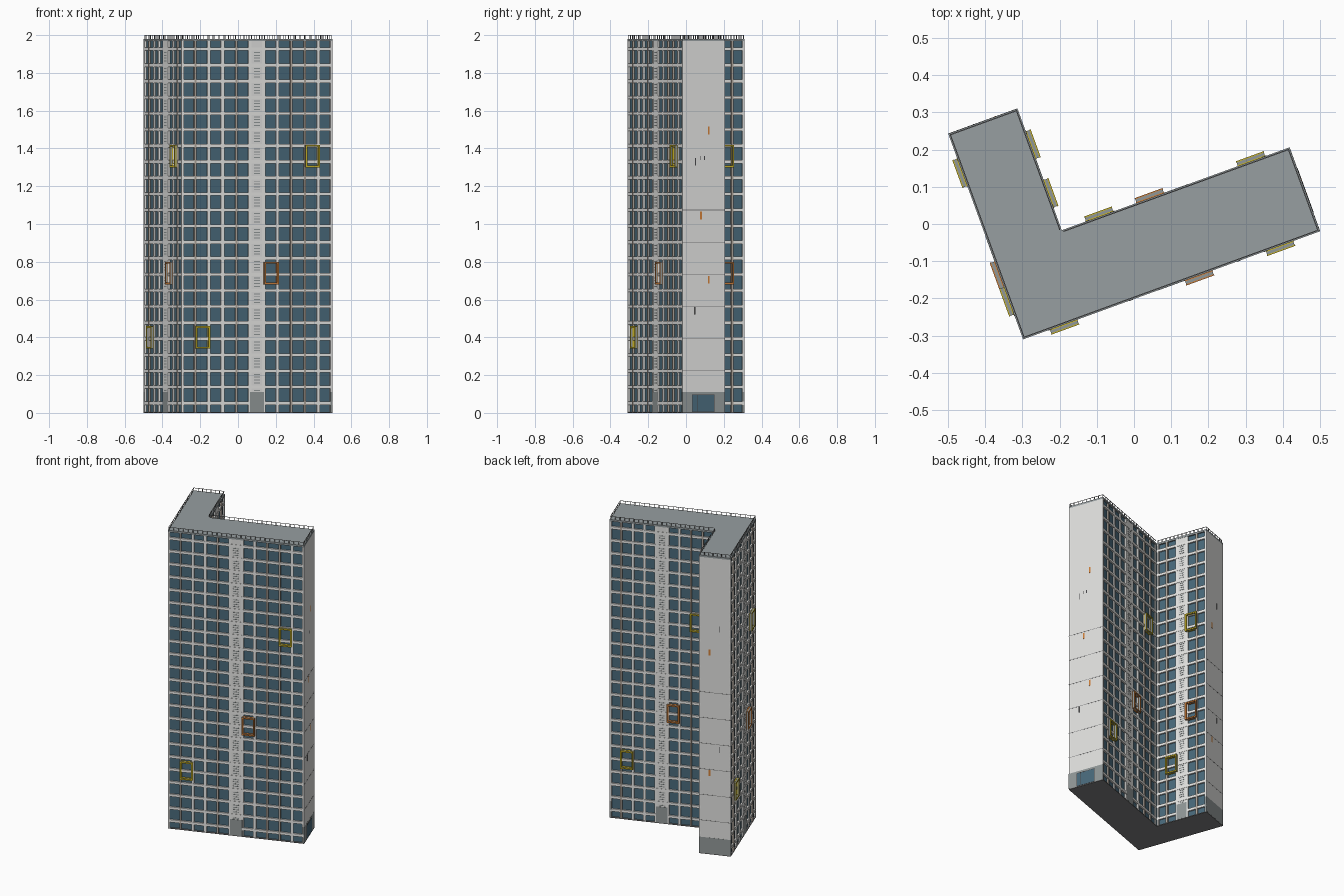
import bpy, bmesh, math
from mathutils import Vector

if "Cube" in bpy.data.objects:
    bpy.data.objects.remove(bpy.data.objects["Cube"])

# Flat colours (linear)
def mat(name, rgb):
    m = bpy.data.materials.new(name)
    m.diffuse_color = (*rgb, 1)
    m.use_nodes = True
    m.node_tree.nodes["Principled BSDF"].inputs["Base Color"].default_value = m.diffuse_color
    return m

WALL = mat("pale_concrete", (0.74, 0.74, 0.725))
WHITE = mat("white_trim", (0.82, 0.82, 0.80))
GLASS = mat("blue_glass", (0.065, 0.14, 0.195))
ROOF = mat("roof_grey", (0.31, 0.345, 0.355))
BASE = mat("base_grey", (0.28, 0.31, 0.31))
TAN = mat("tan_metal", (0.42, 0.37, 0.32))
DARK = mat("dark_metal", (0.06, 0.06, 0.065))
YELLOW = mat("yellow_paint", (0.60, 0.46, 0.02))
ORANGE = mat("orange_paint", (0.62, 0.21, 0.04))
SEAM = mat("seam_grey", (0.21, 0.21, 0.215))

# L-shaped plan, turned 20 degrees
ANG = math.radians(20)
U = Vector((math.cos(ANG), math.sin(ANG), 0))
V = Vector((-math.sin(ANG), math.cos(ANG), 0))
ORIGIN = Vector((-0.298, -0.31, 0))
W, L, DX, DY = 0.849, 0.588, 0.198, 0.24

def plan(e=0.0, end=0.0):
    pts = [(e, e), (W - end, e), (W - end, DY - e),
           (DX - e, DY - e), (DX - e, L - end), (e, L - end)]
    return [ORIGIN + U * a + V * b for a, b in pts]

CORNERS = plan()
TOP, FLOOR, FIRST = 1.98, 0.0852, 0.052
LEVELS = [FIRST + FLOOR * k for k in range(23)]

def finish(bm, name, material):
    bmesh.ops.recalc_face_normals(bm, faces=bm.faces)
    me = bpy.data.meshes.new(name)
    bm.to_mesh(me)
    bm.free()
    me.materials.append(material)
    ob = bpy.data.objects.new(name, me)
    bpy.context.collection.objects.link(ob)

def prism(name, pts, z0, z1, material):
    bm = bmesh.new()
    f = bm.faces.new([bm.verts.new((p.x, p.y, z0)) for p in pts])
    r = bmesh.ops.extrude_face_region(bm, geom=[f])
    vs = [g for g in r["geom"] if isinstance(g, bmesh.types.BMVert)]
    bmesh.ops.translate(bm, verts=vs, vec=(0, 0, z1 - z0))
    finish(bm, name, material)

class Side:
    """One side of the plan: s runs along it, d points outward."""
    def __init__(self, i):
        self.p = CORNERS[i]
        q = CORNERS[(i + 1) % 6]
        self.len = (q - self.p).length
        self.t = (q - self.p).normalized()
        self.n = Vector((self.t.y, -self.t.x, 0))

    def box(self, bm, s0, s1, z0, z1, d0, d1):
        v = [bm.verts.new(self.p + self.t * s + self.n * d + Vector((0, 0, z)))
             for z in (z0, z1) for s, d in ((s0, d0), (s1, d0), (s1, d1), (s0, d1))]
        for f in ((0, 1, 2, 3), (4, 5, 6, 7), (0, 1, 5, 4),
                  (1, 2, 6, 5), (2, 3, 7, 6), (3, 0, 4, 7)):
            bm.faces.new([v[k] for k in f])

    def frame(self, bm, s, z, w, h, t, d0, d1):
        self.box(bm, s - w / 2, s + w / 2, z, z + t, d0, d1)
        self.box(bm, s - w / 2, s + w / 2, z + h - t, z + h, d0, d1)
        self.box(bm, s - w / 2, s - w / 2 + t, z + t, z + h - t, d0, d1)
        self.box(bm, s + w / 2 - t, s + w / 2, z + t, z + h - t, d0, d1)

# Body, ground slab and roof
prism("glass_core", plan(0.010, 0.006), 0.004, 1.972, GLASS)
prism("ground_slab", CORNERS, 0.0, 0.005, SEAM)
prism("roof", CORNERS, 1.968, TOP, ROOF)

# Glazed facades: side index -> number of bays
for side_name, i, n in (("front", 0, 11), ("rear", 2, 9), ("inner", 3, 5), ("left", 5, 8)):
    S = Side(i)
    bay = S.len / n
    mid = n // 2

    bm = bmesh.new()                      # floor bands
    for z in LEVELS:
        S.box(bm, 0, S.len, z - 0.009, z + 0.008, -0.012, 0)
    finish(bm, side_name + "_floor_bands", WHITE)

    wide, thin = bmesh.new(), bmesh.new()  # mullions, wide pale and thin tan
    for k in range(n + 1):
        if k in (1, 4, mid + 3, mid + 4) and k < n and k not in (mid, mid + 1):
            S.box(thin, k * bay - 0.006, k * bay + 0.006, 0.005, 1.968, -0.012, 0.001)
        else:
            c = min(max(k * bay, 0.006), S.len - 0.006)
            h = 0.006 if k in (0, n) else 0.009
            S.box(wide, c - h, c + h, 0.005, 1.968, -0.012, -0.001)
    finish(wide, side_name + "_mullions", WHITE)
    finish(thin, side_name + "_tan_mullions", TAN)

    bm = bmesh.new()                      # stair strip
    S.box(bm, mid * bay, (mid + 1) * bay, 0.11, 1.968, -0.012, -0.002)
    finish(bm, side_name + "_stair_strip", WALL)
    bm = bmesh.new()
    S.box(bm, mid * bay, (mid + 1) * bay, 0.005, 0.11, -0.012, 0.0005)
    finish(bm, side_name + "_strip_base", BASE)
    bm = bmesh.new()                      # stair louvres
    for z in LEVELS[1:]:
        for j in range(4):
            zz = z - 0.066 + j * 0.015
            S.box(bm, (mid + 0.27) * bay, (mid + 0.73) * bay, zz, zz + 0.005, -0.004, -0.001)
    finish(bm, side_name + "_stair_louvres", BASE)

    # Projecting window boxes with painted edges
    for level, k, z, m in (("low", 1, 0.34, YELLOW), ("middle", mid + 1, 0.68, ORANGE),
                           ("high", n - 2, 1.30, YELLOW)):
        c = (k + 0.5) * bay
        bm = bmesh.new()
        S.frame(bm, c, z, 0.080, 0.119, 0.009, 0.0105, 0.0140)
        S.frame(bm, c, z, 0.080, 0.119, 0.009, -0.008, 0.0025)
        finish(bm, side_name + "_" + level + "_surround", m)
        bm = bmesh.new()
        S.frame(bm, c, z + 0.001, 0.078, 0.117, 0.006, 0.0025, 0.0105)
        finish(bm, side_name + "_" + level + "_surround_body", BASE)

# Plain end walls with base, panel seams and small marks
for side_name, i in (("right_end", 1), ("back_end", 4)):
    S = Side(i)
    w = S.len
    bm = bmesh.new()
    S.box(bm, 0, w, 0.11, 1.968, -0.012, 0)
    finish(bm, side_name + "_wall", WALL)
    bm = bmesh.new()
    S.box(bm, 0, w, 0.005, 0.11, -0.012, 0.0005)
    finish(bm, side_name + "_base", BASE)
    bm = bmesh.new()
    for k in range(6):
        z = 0.222 + k * 0.1704
        S.box(bm, 0, w, z - 0.0015, z + 0.0015, -0.002, 0.0005)
    finish(bm, side_name + "_seams", SEAM)
    if i == 1:
        orange = ((0.62, 1.475), (0.44, 1.025), (0.62, 0.685))
        dark = ((0.31, 1.31, 0.04), (0.42, 1.34, 0.02), (0.52, 1.34, 0.02), (0.30, 0.52, 0.04))
    else:
        orange, dark = ((0.33, 1.32), (0.33, 0.52)), ((0.64, 1.48, 0.04), (0.64, 0.68, 0.04))
    bm = bmesh.new()
    for f, z in orange:
        S.box(bm, f * w - 0.005, f * w + 0.005, z, z + 0.04, -0.002, 0.001)
    finish(bm, side_name + "_orange_marks", ORANGE)
    bm = bmesh.new()
    for f, z, h in dark:
        S.box(bm, f * w - 0.002, f * w + 0.002, z, z + h, -0.002, 0.001)
    finish(bm, side_name + "_dark_vents", DARK)

# Entrance in the right end
S = Side(1)
bm = bmesh.new()
S.box(bm, 0.055, 0.179, 0.005, 0.094, -0.002, 0.001)
finish(bm, "entrance_glass", GLASS)
bm = bmesh.new()
S.frame(bm, 0.117, 0.005, 0.126, 0.092, 0.003, -0.002, 0.0015)
S.box(bm, 0.082, 0.086, 0.008, 0.094, -0.002, 0.0015)
finish(bm, "entrance_frame", DARK)

# Roof railing
posts, rail = bmesh.new(), bmesh.new()
for i in range(6):
    S = Side(i)
    n = round(S.len / 0.03)
    for k in range(n):
        s = 0.006 + k * (S.len - 0.012) / n
        S.box(posts, s - 0.0015, s + 0.0015, TOP, 1.998, -0.006, -0.003)
    S.box(rail, 0.003, S.len - 0.003, 1.998, 2.0, -0.006, -0.003)
finish(posts, "railing_posts", SEAM)
finish(rail, "railing_top", SEAM)
